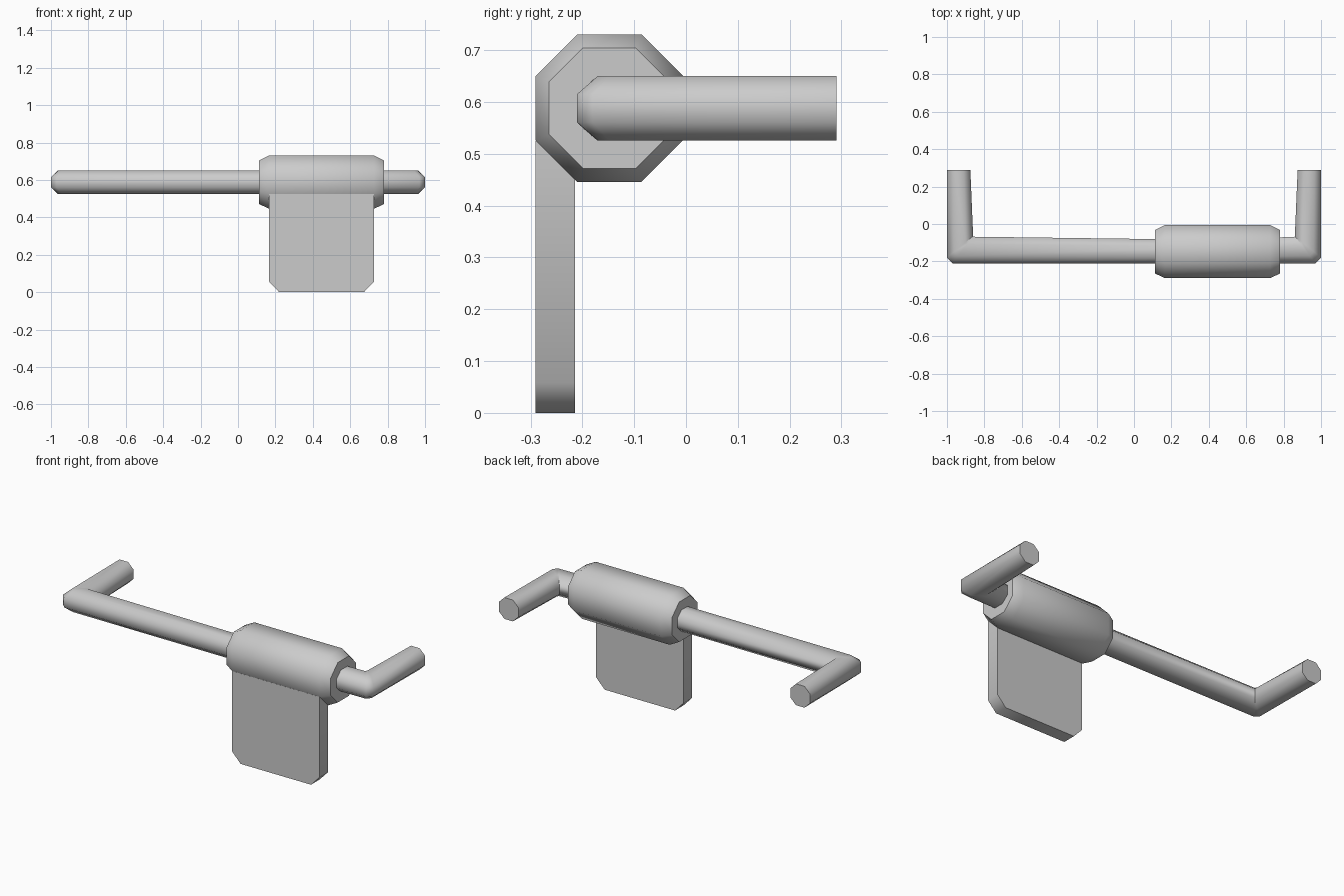
import bpy
import bmesh
from math import radians
from mathutils import Vector

if "Cube" in bpy.data.objects:
    bpy.data.objects.remove(bpy.data.objects["Cube"])

AXIS_Z = 0.588

grey = bpy.data.materials.new("light grey")
grey.use_nodes = True
grey.diffuse_color = (0.6, 0.6, 0.6, 1)
grey.node_tree.nodes["Principled BSDF"].inputs["Base Color"].default_value = (0.6, 0.6, 0.6, 1)


def octagon(centre, side, up):
    """Eight-sided ring spanned by two half-width vectors."""
    k = 0.44
    corners = [(1, k), (k, 1), (-k, 1), (-1, k), (-1, -k), (-k, -1), (k, -1), (1, -k)]
    return [centre + side * a + up * b for a, b in corners]


def loft(name, rings):
    """Closed solid through a row of rings with equal point counts."""
    bm = bmesh.new()
    rows = [[bm.verts.new(p) for p in ring] for ring in rings]
    n = len(rows[0])
    for a, b in zip(rows, rows[1:]):
        for i in range(n):
            j = (i + 1) % n
            bm.faces.new((a[i], a[j], b[j], b[i]))
    bm.faces.new(rows[0])
    bm.faces.new(rows[-1])
    bmesh.ops.recalc_face_normals(bm, faces=bm.faces)
    mesh = bpy.data.meshes.new(name)
    bm.to_mesh(mesh)
    bm.free()
    mesh.materials.append(grey)
    obj = bpy.data.objects.new(name, mesh)
    bpy.context.collection.objects.link(obj)
    bpy.ops.object.select_all(action='DESELECT')
    obj.select_set(True)
    bpy.context.view_layer.objects.active = obj
    bpy.ops.object.shade_smooth_by_angle(angle=radians(50))
    return obj


# Bent holder rod: outer and inner edge of each ring, mirrored for the other arm
half = [((-1, 0.29), (-0.875, 0.29)),
        ((-1, -0.18), (-0.86, -0.064)),
        ((-0.97, -0.21), (-0.862, -0.068))]
mirrored = [((-o[0], o[1]), (-i[0], i[1])) for o, i in reversed(half)]
middle = [((0.45, -0.21), (0.45, -0.085))]
rings = []
for outer, inner in half + middle + mirrored:
    o, i = Vector((*outer, AXIS_Z)), Vector((*inner, AXIS_Z))
    rings.append(octagon((o + i) / 2, (o - i) / 2, Vector((0, 0, 0.062))))
loft("holder_rod", rings)

# Paper roll with chamfered ends
roll = [(0.112, 0.116), (0.165, 0.142), (0.728, 0.142), (0.781, 0.116)]
loft("paper_roll", [octagon(Vector((x, -0.148, AXIS_Z)), Vector((0, r, 0)), Vector((0, 0, r)))
                    for x, r in roll])

# Hanging sheet with clipped lower corners
outline = [(0.165, 0.525), (0.165, 0.058), (0.22, 0), (0.673, 0), (0.728, 0.058), (0.728, 0.525)]
loft("hanging_sheet", [[Vector((x, y, z)) for x, z in outline] for y in (-0.29, -0.214)])
